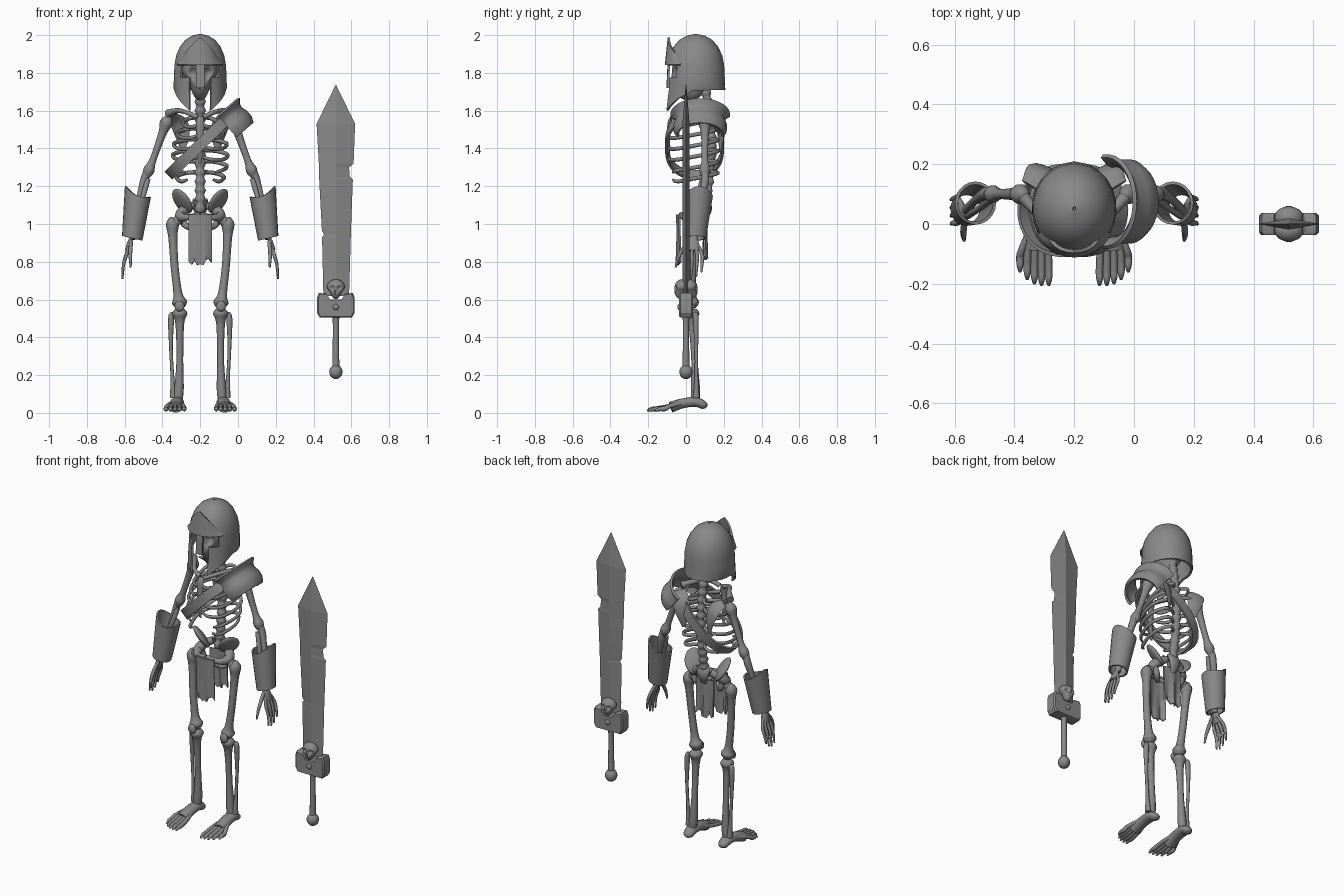
import bpy, bmesh, math
from math import sin, cos, pi, radians
from mathutils import Vector as V

if "Cube" in bpy.data.objects:
    bpy.data.objects.remove(bpy.data.objects["Cube"])

CX = -0.2      # body centre line
SX = 0.518     # sword centre line
GREY = bpy.data.materials.new("plain grey")
GREY.use_nodes = True
GREY.diffuse_color = (0.25, 0.25, 0.25, 1)
GREY.node_tree.nodes["Principled BSDF"].inputs["Base Color"].default_value = (0.25, 0.25, 0.25, 1)


def finish(name, bm, thick=0, angle=40):
    """Turn a bmesh into a shaded object, optionally thickened."""
    bmesh.ops.recalc_face_normals(bm, faces=bm.faces)
    me = bpy.data.meshes.new(name)
    bm.to_mesh(me)
    bm.free()
    me.materials.append(GREY)
    ob = bpy.data.objects.new(name, me)
    bpy.context.collection.objects.link(ob)
    bpy.ops.object.select_all(action='DESELECT')
    ob.select_set(True)
    bpy.context.view_layer.objects.active = ob
    if thick:
        mod = ob.modifiers.new("thickness", 'SOLIDIFY')
        mod.thickness, mod.offset = thick, 0
        bpy.ops.object.modifier_apply(modifier=mod.name)
    bpy.ops.object.shade_smooth_by_angle(angle=radians(angle))
    return ob


def shell(name, rows, closed=False, loop=False, caps=False, thick=0, keep=None, angle=40):
    """Skin a grid of points; keep(i, j) can drop faces."""
    bm = bmesh.new()
    g = [[bm.verts.new(p) for p in r] for r in rows]
    m, n = len(g), len(g[0])
    for i in range(m if loop else m - 1):
        for j in range(n if closed else n - 1):
            if keep is None or keep(i, j):
                a, b = g[i], g[(i + 1) % m]
                bm.faces.new((a[j], a[(j + 1) % n], b[(j + 1) % n], b[j]))
    if caps:
        bm.faces.new(g[0])
        bm.faces.new(g[-1])
    bmesh.ops.delete(bm, geom=[v for v in bm.verts if not v.link_faces], context='VERTS')
    return finish(name, bm, thick, angle)


def smooth(vals, steps=4):
    """Catmull-Rom through points or radii."""
    out = []
    for i in range(len(vals) - 1):
        p1, p2 = vals[i], vals[i + 1]
        p0, p3 = vals[max(i - 1, 0)], vals[min(i + 2, len(vals) - 1)]
        for k in range(steps):
            t = k / steps
            out.append(p1 + (p2 - p0) * (t / 2) + (p0 * 2 - p1 * 5 + p2 * 4 - p3) * (t * t / 2)
                       + (p1 * 3 - p0 - p2 * 3 + p3) * (t ** 3 / 2))
    return out + [vals[-1]]


def tube(name, pts, radii, wide=(1, 0, 0), flat=1, sides=10, s=1, cx=CX, steps=4):
    """Swept bone; s = -1 mirrors it, flat squashes it across the wide direction."""
    c = smooth([V((cx + s * x, y, z)) for x, y, z in pts], steps)
    rad = smooth(radii, steps)
    u, rows = V((wide[0] * s, wide[1], wide[2])), []
    for i, p in enumerate(c):
        t = (c[min(i + 1, len(c) - 1)] - c[max(i - 1, 0)]).normalized()
        u = u - t * u.dot(t)
        u = (u if u.length > 0.05 else t.orthogonal()).normalized()
        v = t.cross(u)
        r = max(rad[i], 0.002)
        rows.append([p + u * r * cos(2 * pi * k / sides) + v * r * flat * sin(2 * pi * k / sides)
                     for k in range(sides)])
    return shell(name, rows, closed=True, caps=True, angle=60)


def ball(name, loc, size, shape=None, rot=(0, 0, 0)):
    bm = bmesh.new()
    bmesh.ops.create_icosphere(bm, subdivisions=4, radius=1)
    for v in bm.verts:
        if shape:
            shape(v.co)
        v.co = V([a * b for a, b in zip(v.co, size)])
    ob = finish(name, bm, angle=80)
    ob.location, ob.rotation_euler = loc, rot
    return ob


def skull_shape(co):
    """Narrow the jaw and press in eye sockets and nose."""
    o = co.copy()
    if o.z < -0.1:
        k = min(1, (-0.1 - o.z) / 0.4)
        co.x *= 1 - 0.35 * k
        co.z -= 0.5 * k * abs(o.z)
        co.y -= 0.15 * k
    for x, z, r in ((0.38, -0.08, 0.3), (-0.38, -0.08, 0.3), (0, -0.42, 0.16)):
        d = math.hypot(o.x - x, o.z - z)
        if o.y < 0 and d < r:
            co.y += 0.35 * min(1, 2.2 * (1 - d / r))


# ---- head and helmet
ball("skull", (CX, 0.035, 1.81), (0.095, 0.11, 0.105), skull_shape)
half = [0, 9, 24, 36, 48, 60, 72, 85, 100, 115, 130, 145, 160]
angs = [radians(a) for a in [-a for a in half[:0:-1]] + half + [180]]
profile = [(2.0, .004), (1.992, .04), (1.97, .076), (1.935, .103), (1.89, .122), (1.84, .131),
           (1.775, .134), (1.72, .136), (1.6, .138)]
rows = []
for i, (z, r) in enumerate(profile):
    row = []
    for a in angs:
        y = 0.052 - r * 1.1 * cos(a)
        low = 1.6 + max(0, min(0.11, (abs(a) - radians(24)) * 0.105))
        zz = low if i == 8 else z
        row.append((CX + r * sin(a) * (0.95 if i == 8 else 1), y - (0.012 if i == 8 and y < 0 else 0), zz))
    rows.append(row)


def helmet_face(i, j):
    k = (j + 0.5 - 12) if j < 24 else 13
    k = int(abs(k))       # column counted from the front
    if i == 5:
        return k == 0 or k >= 4
    return k >= 2 if i == 7 else (k != 1 if i == 6 else True)


shell("helmet", rows, closed=True, thick=0.012, keep=helmet_face, angle=50)
rows = []
for t in range(5):        # raised pointed brow plate
    f = t / 4
    rows.append([(CX + (0.139 - 0.04 * f * abs(sin(a))) * sin(a), 0.05 - (0.152 - 0.015 * f) * cos(a) - 0.004,
                  1.842 + f * (0.145 - 0.125 * abs(a) / 1.1)) for a in [radians(q) for q in range(-60, 61, 10)]])
shell("helmet_brow", rows, thick=0.012)

# ---- spine with vertebra bumps
zs = [1.06 + 0.0235 * i for i in range(30)]
tube("spine", [(0, 0.1 + 0.035 * sin((z - 1.1) * 5), z) for z in zs],
     [0.03 if i % 2 else 0.02 for i in range(30)], steps=2)
tube("sternum", [(0, -.075, 1.57), (0, -.088, 1.53), (0, -.092, 1.42), (0, -.085, 1.32)],
     [.014, .022, .016, .008], flat=0.5)
tube("sacrum", [(0, .1, 1.13), (0, .12, 1.08), (0, .1, 1.01)], [.04, .038, .008], flat=0.5)

for s, side in ((1, "left_"), (-1, "right_")):
    def bone(name, pts, radii, **kw):
        return tube(side + name, pts, radii, s=s, **kw)

    # ribs: four joined to the sternum, two floating
    for i in range(6):
        z, w = 1.565 - 0.058 * i, (.09, .12, .14, .145, .14, .125)[i]
        pts = [(.015, .13, z), (w * .6, .17, z - .005), (w * .96, .115, z - .02), (w, .04, z - .035),
               (w * .8, -.045, z - .05)]
        if i < 4:
            pts += [(w * .4, -.085, z - .05), (.01, -.088, z - .035)]
        else:
            pts += [(w * .55, -.07, z - .06 + .02 * (i - 4))]
        bone("rib", pts, [.011] * (len(pts) - 1) + [.007], wide=(0, 0, 1), flat=0.8, sides=8)
    # shoulder
    bone("collarbone", [(.015, -.07, 1.565), (.07, -.045, 1.59), (.12, .03, 1.6), (.17, .09, 1.585)],
         [.014, .012, .014, .022])
    bone("shoulder_blade", [(.15, .13, 1.575), (.115, .17, 1.54), (.095, .185, 1.47), (.09, .18, 1.38)],
         [.03, .05, .042, .008], flat=0.22)
    # arm
    bone("upper_arm", [(.165, .1, 1.57), (.18, .1, 1.535), (.2, .1, 1.48), (.25, .1, 1.34), (.272, .1, 1.285),
                       (.285, .1, 1.245)], [.015, .034, .022, .018, .03, .014])
    bone("forearm_outer", [(.285, .1, 1.27), (.3, .1, 1.22), (.335, .075, 1.08), (.36, .045, .92)],
         [.02, .021, .014, .018])
    bone("forearm_inner", [(.275, .085, 1.24), (.29, .075, 1.19), (.32, .05, 1.08), (.355, .03, .92)],
         [.012, .014, .011, .014])
    # bracer, taller on the outside
    rows = []
    for f in (0, .33, .67, 1):
        r, row = .064 - .015 * f, []
        for k in range(20):
            a = 2 * pi * k / 20
            up = (.028 * cos(a) + .012 * cos(2 * a)) * (1 - f) - .012 * cos(a) * -f
            row.append((CX + s * (.33 + .03 * f + r * cos(a)), .07 - .02 * f + r * 1.05 * sin(a), 1.16 - .235 * f + up))
        rows.append(row)
    shell(side + "bracer", rows, closed=True, thick=0.01)
    # hand
    bone("palm", [(.36, .04, .935), (.375, .04, .9), (.385, .042, .86)], [.018, .028, .03], wide=(0, 1, 0), flat=.45)
    for k in range(4):
        y = .085 - .027 * k
        drop = (.035, .01, 0, .012)[k]
        bone("finger", [(.37, .055 - .01 * k, .9), (.39, y, .84), (.405, y, .79), (.412, y - .004, .71 + drop)],
             [.009, .01, .0085, .005], sides=8)
    bone("thumb", [(.365, .02, .91), (.37, -.02, .86), (.37, -.042, .82), (.368, -.055, .77)],
         [.01, .011, .009, .005], sides=8)

    # pelvis
    ball(side + "hip_wing", (CX + s * .095, .06, 1.12), (.02, .06, .078), rot=(0, s * .6, -s * .75))
    bone("hip_ring", [(.04, .1, 1.1), (.09, .07, 1.07), (.105, .04, 1.04), (.07, -.01, 1.035), (0, -.025, 1.05)],
         [.02, .028, .028, .017, .014])
    bone("sit_bone", [(.1, .06, 1.05), (.085, .065, 1.0), (.05, .03, .985), (.01, -.015, 1.035)], [.02, .018, .014, .01])
    # leg
    bone("thigh_head", [(.095, .045, 1.025), (.12, .045, 1.02), (.15, .045, .985)], [.024, .026, .024])
    bone("thigh", [(.145, .05, 1.035), (.147, .048, 1.0), (.145, .045, .93), (.135, .035, .77), (.118, .03, .63),
                   (.11, .03, .585), (.108, .03, .555)], [.014, .034, .024, .021, .024, .04, .022])
    ball(side + "kneecap", (CX + s * .11, -.012, .565), (.026, .014, .028))
    bone("shin", [(.108, .033, .55), (.108, .033, .525), (.108, .035, .47), (.108, .045, .28), (.112, .05, .13), (.118, .05, .07)],
         [.025, .04, .023, .018, .025, .024])
    bone("calf_bone", [(.145, .05, .53), (.154, .052, .5), (.155, .055, .35), (.148, .055, .2), (.142, .055, .08)],
         [.009, .016, .01, .01, .018])
    # foot
    bone("heel", [(.12, .108, .03), (.12, .095, .04), (.122, .05, .058), (.125, -.02, .05), (.13, -.08, .03)],
         [.012, .03, .036, .036, .04], flat=.75)
    for k in range(5):
        x, tip = .085 + .024 * k, (-.205, -.205, -.2, -.185, -.16)[k]
        bone("toe", [(.108 + .009 * k, -.01, .055), (x * .9 + .012, -.085, .036), (x, tip + .05, .022),
                     (x, tip + .02, .02), (x, tip, .01)], [.012, .012, .013, .011, .005], sides=8)

# ---- torn cloths, front and back
for name, y0, tear in (("front_cloth", -.048, .8), ("back_cloth", .105, .83)):
    jag = [.0, -.015, .005, -.02, -.012, -.018, .01, .015, -.005]
    shell(name, [[(CX - .06 + .015 * k, y0 + .008 * cos(k * 1.6) * f + .012 * abs(k - 4) / 4 * (1 if y0 < 0 else -1),
                   1.05 + (tear + jag[k] - 1.05) * f) for k in range(9)] for f in (0, .25, .5, .75, 1)], thick=.01)

# ---- chest strap: tilted band round the ribs
rows = []
for k in range(48):
    a = 2 * pi * k / 48
    c = math.copysign(abs(cos(a)) ** .85, cos(a))
    p = V((CX - .005 + .16 * c, .045 + .15 * sin(a), 1.415 + .155 * c))
    rows.append([p + V((-.7, 0, .7)) * w for w in (-.03, 0, .03)])
shell("chest_strap", rows, loop=True, thick=.012)

# ---- shoulder guard: flared arch sloping down and out
axis, out = V((.65, 0, -.76)), V((.76, 0, .65))
rows = []
for t, r in ((-.012, .128), (.012, .108), (.035, .102), (.07, .112), (.105, .112), (.135, .098)):
    c = V((-.085, .075, 1.575)) + axis * t
    rows.append([c + out * r * .98 * sin(a) + V((0, -r * 1.2 * cos(a), 0))
                 for a in [pi * (k / 16 * 1.1 - .05) for k in range(17)]])
shell("shoulder_guard", rows, thick=.014)

# ---- sword blade: ridged, with two nicks
blade = [(.62, -.066, .07), (.93, -.073, .079), (.945, -.062, .079), (.965, -.074, .08), (1.235, -.088, .09),
         (1.25, -.088, .074), (1.3, -.09, .07), (1.32, -.09, .094), (1.53, -.102, .102), (1.735, -.002, .002)]
rows = []
for z, l, r in blade:
    d = .019 if z < 1.7 else .002
    rows.append([(SX + l, 0, z), (SX, -d, z), (SX + r, 0, z), (SX, d, z)])
shell("sword_blade", rows, closed=True, caps=True, angle=5)

# ---- guard, skull ornaments, grip
outline = [(-.085, .505), (.085, .505), (.1, .53), (.1, .61), (.09, .635), (.05, .63), (.03, .6), (-.03, .6),
           (-.05, .63), (-.09, .635), (-.1, .61), (-.1, .53)]
rows = [[(SX + x * k, y, .565 + (z - .565) * k) for x, z in outline]
        for y, k in ((-.036, .93), (-.028, 1), (.028, 1), (.036, .93))]
shell("sword_guard", rows, closed=True, caps=True, angle=30)
for f in (1, -1):
    ball("sword_skull", (SX, -.022 * f, .665), (.048, .038, .042), skull_shape, (0, 0, 0 if f > 0 else pi))
    ball("guard_rivet", (SX, -.036 * f, .56), (.016, .01, .016))
tube("sword_grip", [(0, 0, .52), (0, 0, .49), (0, 0, .38), (0, 0, .23)], [.026, .017, .0165, .019], cx=SX, sides=12)
ball("sword_pommel", (SX, 0, .217), (.035, .035, .038))
